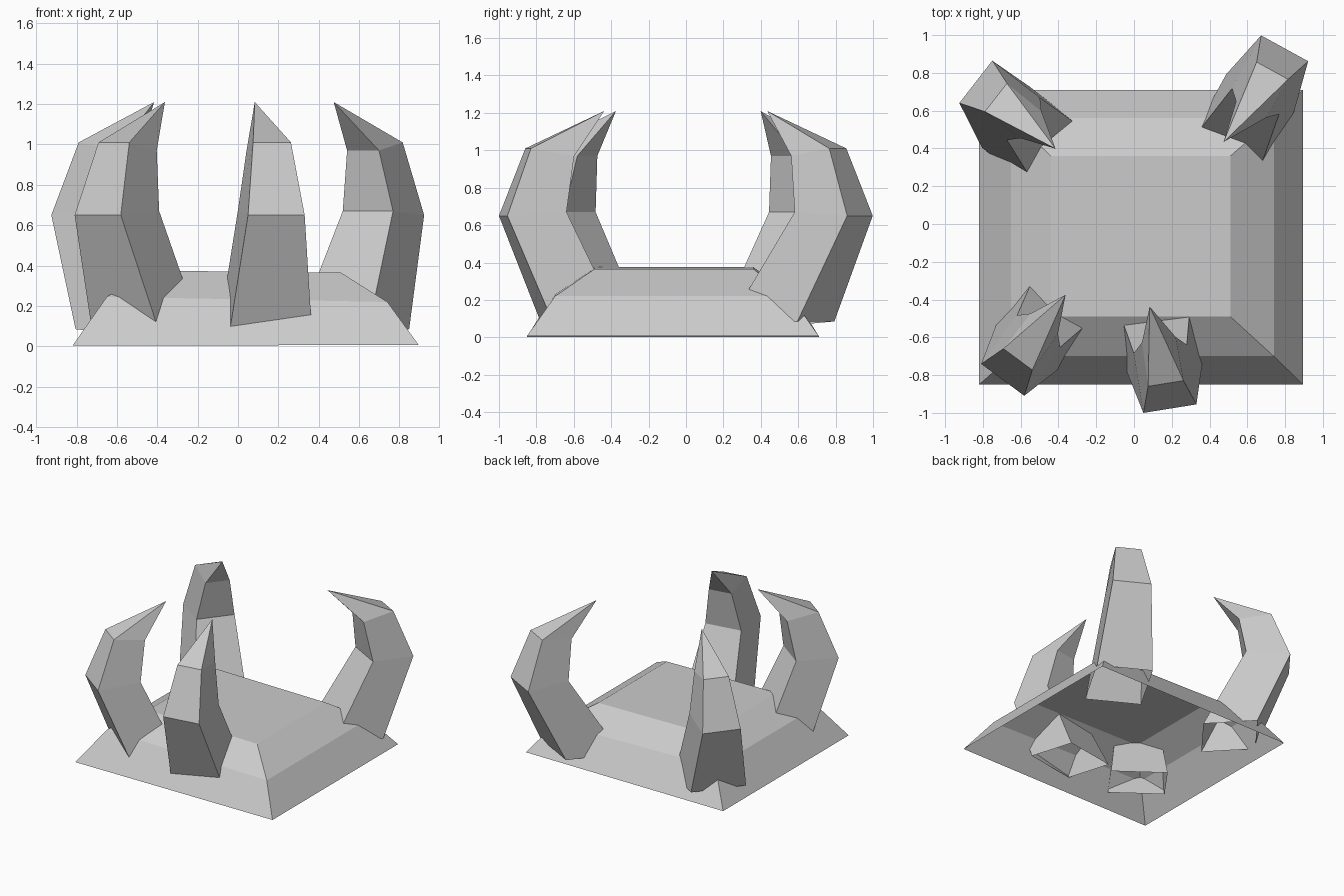
import bpy
from mathutils import Vector

if "Cube" in bpy.data.objects:
    bpy.data.objects.remove(bpy.data.objects["Cube"])


def add_mesh(name, verts, faces):
    mesh = bpy.data.meshes.new(name)
    mesh.from_pydata(verts, [], faces)
    mesh.update()
    obj = bpy.data.objects.new(name, mesh)
    bpy.context.collection.objects.link(obj)
    return obj


def bridge(a, b):
    return [(a + i, a + (i + 1) % 4, b + (i + 1) % 4, b + i) for i in range(4)]


# Stepped pedestal, open underneath: x0, x1, y0, y1, z left, z right
levels = [
    (-0.82, 0.895, -0.85, 0.71, 0.003, 0.007),
    (-0.65, 0.74, -0.70, 0.56, 0.245, 0.22),
    (-0.44, 0.51, -0.49, 0.36, 0.375, 0.365),
]
verts = []
for x0, x1, y0, y1, zl, zr in levels:
    verts += [(x0, y0, zl), (x1, y0, zr), (x1, y1, zr), (x0, y1, zl)]
add_mesh("pedestal", verts, bridge(0, 4) + bridge(4, 8) + [(8, 9, 10, 11)])

# Claw sections: outer inset, outer z, outer half width, inner inset, inner z, inner half width
sections = [
    (0.24, 0.085, 0.205, 0.63, 0.05, 0.205),
    (0.00, 0.65, 0.142, 0.32, 0.67, 0.142),
    (0.135, 1.01, 0.095, 0.37, 0.97, 0.09),
]


def claw(name, left, right, foot_reach, foot_shift, tip_inset, tip_shift):
    # left and right are the two outer corners at the widest bend
    left, right = Vector(left), Vector(right)
    mid = (left + right) / 2
    along = (right - left).normalized()
    inward = Vector((-along.y, along.x))

    def point(inset, side, z):
        p = mid + inward * inset + along * side
        return (p.x, p.y, z)

    verts = []
    for n, (od, oz, ow, nd, nz, nw) in enumerate(sections):
        k, s = (foot_reach, foot_shift) if n == 0 else (1, 0)
        verts += [point(od * k, s - ow, oz), point(od * k, s + ow, oz),
                  point(nd * k, s + nw, nz), point(nd * k, s - nw, nz)]
    verts.append(point(tip_inset, tip_shift, 1.21))
    # Open foot hidden inside the pedestal, pointed tip
    faces = bridge(0, 4) + bridge(4, 8)
    faces += [(8 + i, 8 + (i + 1) % 4, 12) for i in range(4)]
    add_mesh(name, verts, faces)


# Four claws around the pedestal
claw("claw_front_left", (-0.81, -0.74), (-0.58, -0.91), 0.95, 0, 0.56, 0)
claw("claw_front_right", (0.05, -1.0), (0.33, -0.955), 0.97, 0.01, 0.55, -0.02)
claw("claw_back_right", (0.925, 0.86), (0.67, 1.00), 1.12, 0.0, 0.59, 0.045)
claw("claw_back_left", (-0.75, 0.865), (-0.925, 0.64), 1.0, 0.05, 0.55, 0.02)
